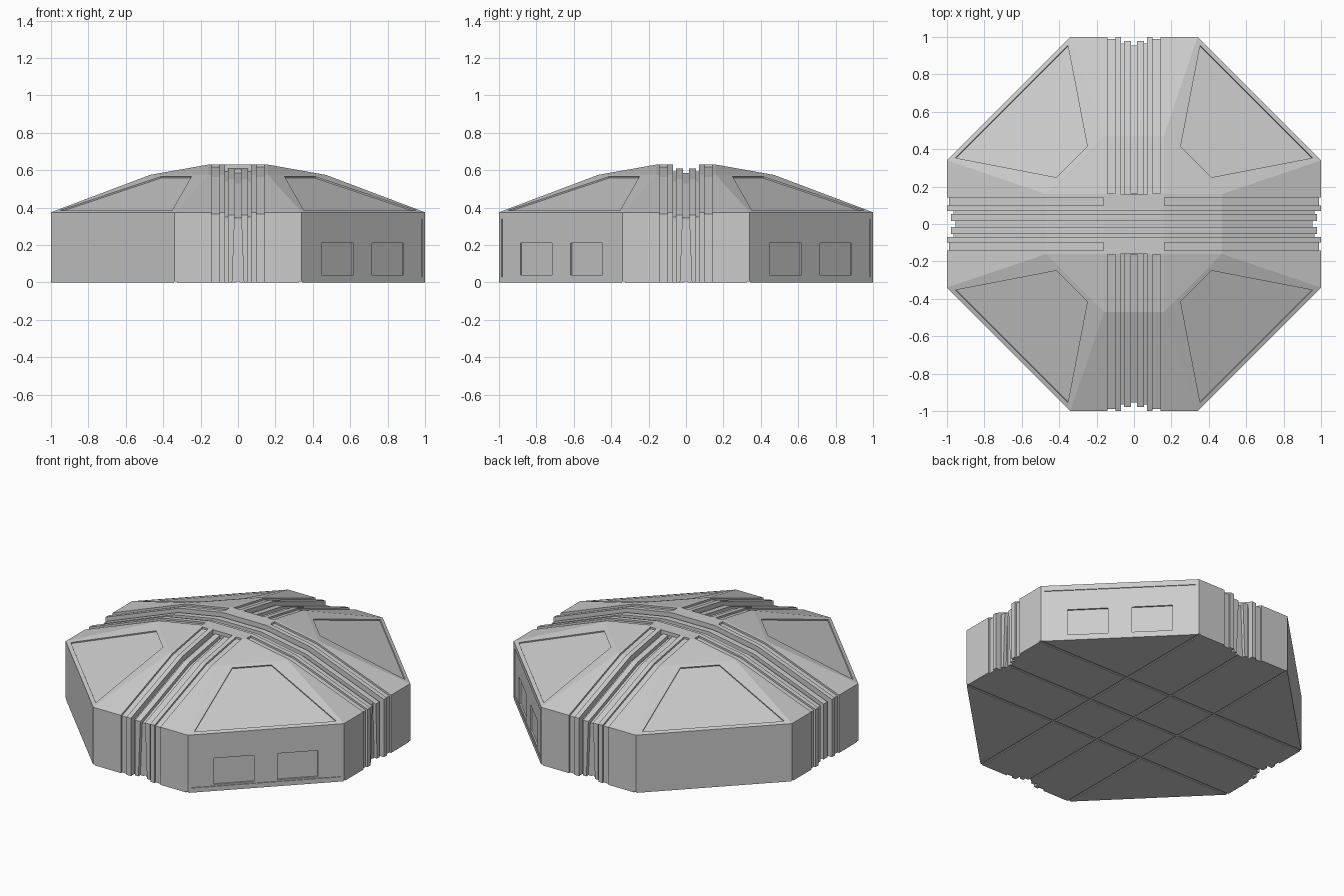
import bpy, bmesh, math
from mathutils import Matrix, Vector

if "Cube" in bpy.data.objects:
    bpy.data.objects.remove(bpy.data.objects["Cube"])


def make_object(name, bm):
    bmesh.ops.recalc_face_normals(bm, faces=bm.faces)
    mesh = bpy.data.meshes.new(name)
    bm.to_mesh(mesh)
    bm.free()
    obj = bpy.data.objects.new(name, mesh)
    bpy.context.collection.objects.link(obj)
    return obj


def hull(points):
    bm = bmesh.new()
    for p in points:
        bm.verts.new(p)
    bmesh.ops.convex_hull(bm, input=bm.verts)
    return bm


def box(x0, x1, y0, y1, z0, z1):
    return hull([(x, y, z) for x in (x0, x1) for y in (y0, y1) for z in (z0, z1)])


def prism(points, offset):
    """Solid swept from a flat polygon along offset."""
    bm = bmesh.new()
    offset = Vector(offset)
    a = [bm.verts.new(p) for p in points]
    b = [bm.verts.new(Vector(p) + offset) for p in points]
    bm.faces.new(a)
    bm.faces.new(b[::-1])
    for i in range(len(a)):
        j = (i + 1) % len(a)
        bm.faces.new((a[i], b[i], b[j], a[j]))
    return bm


# Octagonal body with a two-step faceted roof
def ring(a, b, z):
    return [(sx * p, sy * q, z) for p, q in ((a, b), (b, a)) for sx in (-1, 1) for sy in (-1, 1)]


body_bm = hull(ring(1, .34, 0) + ring(1, .34, .375) + ring(.47, .16, .575)
               + [(x, y, .63) for x in (-.16, .16) for y in (-.16, .16)])
bmesh.ops.dissolve_limit(body_bm, angle_limit=.01, verts=body_bm.verts, edges=body_bm.edges)
body = make_object("octagonal_body", body_bm)


def cut(bm, turns=0.0):
    """Subtract a solid, turned about the vertical axis by quarter turns."""
    bm.transform(Matrix.Rotation(turns * math.pi / 2, 4, 'Z'))
    cutter = make_object("cutter", bm)
    cutter.hide_render = True
    mod = body.modifiers.new("cut", 'BOOLEAN')
    mod.operation, mod.solver, mod.object = 'DIFFERENCE', 'EXACT', cutter
    bpy.context.view_layer.objects.active = body
    bpy.ops.object.modifier_apply(modifier=mod.name)
    bpy.data.objects.remove(cutter)


def groove(t0, t1, depth, start):
    """Groove following the roof and wall profile along +x."""
    path = [(start, .63 - depth)]
    if start < .15:
        path.append((.16, .63 - depth))
    path += [(.47, .575 - depth), (1 - depth, .375 - .69 * depth), (1 - depth, -.1),
             (1.1, -.1), (1.1, .9), (start, .9)]
    return prism([(r, t0, z) for r, z in path], (0, t1 - t0, 0))


for k in range(4):
    # Rail channels: one runs right across, the other stops short of the crown
    start = -.05 if k % 2 == 0 else .16
    cut(groove(-.055, .055, .022, start), k)
    for s in (-1, 1):
        a, b = sorted((s * .054, s * .07))
        cut(groove(a, b, .036, start - .001), k)
    cut(groove(-.016, .016, .045, start + .002), k)
    # Flared slot down the wall
    cut(hull([(x, s * w, z) for x in (.957, 1.1) for s in (-1, 1)
              for z, w in ((.36, .017), (-.05, .033))]), k)
    # Narrow slots beside the channel
    for s in (-1, 1):
        a, b = sorted((s * .10, s * .142))
        cut(groove(a, b, .012, .163), k)

    # Recessed panel on each diagonal roof facet, in a frame where +x faces the facet
    slope = Vector((.2, 0, .502)).normalized()
    panel = [(.470, -.117), (.470, .117), (.925, .425), (.925, -.425)]
    pts = [Vector((r, t, .375 + (.9475 - r) * .2 / .502)) - slope * .008 for r, t in panel]
    cut(prism(pts, slope * .1), k + .5)

    # Nested wall recesses on each diagonal side
    cut(box(.942, 1.0, -.446, .446, .03, .34), k + .5)
    for s in (-1, 1):
        a, b = sorted((s * .07, s * .311))
        cut(box(.932, 1.0, a, b, .04, .21), k + .5)

# Seams across the underside
for k in range(2):
    for x in (-.335, 0, .335):
        cut(box(x - .008, x + .008, -1.2, 1.2, -.1, .006), k)
